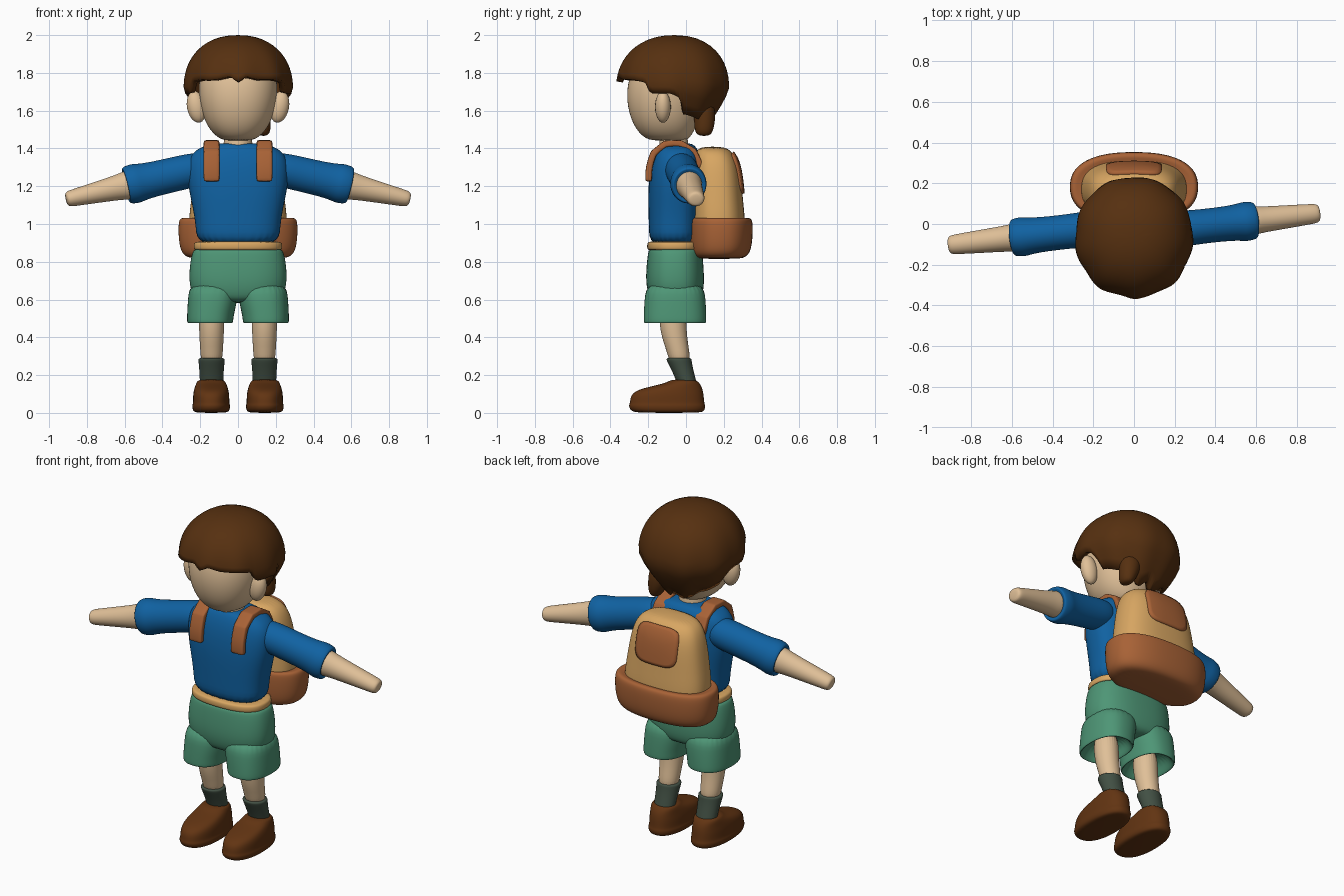
import bpy, bmesh, math

cube = bpy.data.objects.get("Cube")
if cube:
    bpy.data.objects.remove(cube, do_unlink=True)


def material(name, *rgb):
    lin = [((c / 255 + 0.055) / 1.055) ** 2.4 for c in rgb] + [1]
    m = bpy.data.materials.new(name)
    m.use_nodes = True
    m.diffuse_color = lin
    m.node_tree.nodes["Principled BSDF"].inputs["Base Color"].default_value = lin
    return m


SKIN = material("skin", 224, 192, 152)
HAIR = material("dark brown hair", 86, 48, 16)
BLUE = material("blue cloth", 16, 98, 162)
GREEN = material("green cloth", 78, 150, 118)
TAN = material("tan canvas", 216, 166, 98)
LEATHER = material("brown leather", 168, 98, 54)
SOCK = material("grey green wool", 66, 80, 68)
SHOE = material("dark shoe leather", 98, 52, 18)


def finish(name, bm, mat, subsurf=1):
    bmesh.ops.recalc_face_normals(bm, faces=bm.faces)
    mesh = bpy.data.meshes.new(name)
    bm.to_mesh(mesh)
    bm.free()
    mesh.materials.append(mat)
    mesh.shade_smooth()
    ob = bpy.data.objects.new(name, mesh)
    bpy.context.collection.objects.link(ob)
    if subsurf:
        ob.modifiers.new("smooth", "SUBSURF").levels = subsurf
        ob.modifiers["smooth"].render_levels = subsurf
    return ob


def power(v, e):
    return math.copysign(abs(v) ** (2 / e), v)


def loft(name, rings, mat, axis="z", e=2.0, n=28, subsurf=2, ends=(True, True)):
    """Skin rounded rings (position, centre a, centre b, radius a, radius b)."""
    bm = bmesh.new()
    rows = []
    for t, ca, cb, ra, rb in rings:
        row = []
        for i in range(n):
            w = math.tau * i / n
            a, b = ca + ra * power(math.cos(w), e), cb + rb * power(math.sin(w), e)
            row.append(bm.verts.new({"x": (t, a, b), "y": (a, t, b), "z": (a, b, t)}[axis]))
        rows.append(row)
    for low, high in zip(rows, rows[1:]):
        for i in range(n):
            j = (i + 1) % n
            bm.faces.new((low[i], low[j], high[j], high[i]))
    for row, closed in zip((rows[0], rows[-1]), ends):
        if closed:
            bm.faces.new(row)
    return finish(name, bm, mat, subsurf)


def span(rings, x=0):
    """Turn (z, half width, front y, back y) into loft rings."""
    return [(z, x, (f + b) / 2, w, (b - f) / 2) for z, w, f, b in rings]


# Head, neck and ears
loft("head", span([(1.44, .06, -.17, 0), (1.455, .11, -.225, .02), (1.52, .168, -.28, .06),
                   (1.62, .202, -.312, .09), (1.72, .212, -.315, .1), (1.82, .2, -.29, .09),
                   (1.9, .13, -.2, .03)]), SKIN, e=2.15)
loft("neck", span([(1.36, .085, -.15, .02), (1.42, .075, -.14, .01), (1.5, .075, -.14, .01)]), SKIN)
for s, side in ((1, "left"), (-1, "right")):
    bm = bmesh.new()
    bmesh.ops.create_uvsphere(bm, u_segments=20, v_segments=12, radius=1)
    ear = finish(side + "_ear", bm, SKIN, 0)
    ear.scale = (.05, .042, .085)
    ear.location = (s * .22, -.122, 1.62)
    ear.rotation_euler = (0, s * .2, 0)

# Hair: a dome whose hem height follows the angle from the front
HEM = [(0, 1.755), (8, 1.78), (25, 1.765), (42, 1.765), (58, 1.755), (66, 1.69), (86, 1.69),
       (95, 1.67), (101, 1.58), (130, 1.555), (150, 1.51), (165, 1.49), (180, 1.52)]


def hem_height(deg):
    for (a, za), (b, zb) in zip(HEM, HEM[1:]):
        if deg <= b:
            k = (deg - a) / (b - a)
            return za + (zb - za) * k * k * (3 - 2 * k)
    return HEM[-1][1]


def hair_width(z):
    if z > 1.72:
        return max(0, 1 - ((z - 1.72) / .28) ** 2.2) ** (1 / 2.2)
    return 1 - .5 * ((1.72 - z) / .24) ** 1.3


bm = bmesh.new()
SEG, ROWS = 96, 14
top = bm.verts.new((0, -.06, 2))
columns = []
for i in range(SEG):
    a = math.tau * i / SEG
    deg = math.degrees(min(a, math.tau - a))
    hem = hem_height(deg)
    col = []
    for r in range(1, ROWS + 1):
        t = r / ROWS
        z = 2 - (2 - hem) * t ** 1.7
        w = hair_width(z) * (1 + .018 * t * t * math.sin(9 * a + 1))
        depth = .305 if deg < 90 else .29
        col.append(bm.verts.new((.288 * w * power(math.sin(a), 2.1),
                                 -.06 - depth * w * power(math.cos(a), 2.1), z)))
    columns.append(col)
for i in range(SEG):
    a, b = columns[i], columns[(i + 1) % SEG]
    bm.faces.new((top, a[0], b[0]))
    for r in range(ROWS - 1):
        bm.faces.new((a[r], a[r + 1], b[r + 1], b[r]))
hair = finish("hair", bm, HAIR, 0)
shell = hair.modifiers.new("thickness", "SOLIDIFY")
shell.thickness, shell.offset = .035, -1
loft("hair_tail", [(1.66, .1, .09, .07, .06), (1.56, .115, .1, .06, .058),
                   (1.5, .13, .095, .045, .052), (1.465, .135, .095, .025, .035)], HAIR, n=16)

# Shirt and belt
loft("shirt", span([(.88, .222, -.195, .07), (.98, .222, -.197, .07), (1.1, .243, -.2, .08),
                    (1.2, .265, -.2, .085), (1.3, .272, -.19, .085), (1.37, .252, -.172, .075),
                    (1.415, .19, -.15, .05), (1.43, .09, -.13, .02)]), BLUE, e=2.5)
loft("belt", span([(.86, .225, -.195, .075), (.865, .236, -.207, .085), (.9, .236, -.207, .085),
                   (.91, .22, -.195, .07)]), TAN, e=2.5)

# Shorts: hips plus two open legs
loft("shorts_hips", span([(.58, .18, -.17, .06), (.62, .245, -.2, .09), (.7, .262, -.215, .098),
                          (.8, .255, -.208, .092), (.86, .24, -.2, .085),
                          (.872, .225, -.19, .075)]), GREEN, e=2.5)

for s, side in ((1, "left"), (-1, "right")):
    # Leg, sock and shoe
    loft(side + "_shorts_leg", [(.56, s * .142, -.06, .08, .1), (.49, s * .147, -.06, .105, .145),
                                (.474, s * .148, -.058, .115, .16), (.478, s * .148, -.058, .123, .167),
                                (.52, s * .146, -.058, .124, .166), (.6, s * .134, -.058, .132, .163),
                                (.7, s * .126, -.058, .13, .15)], GREEN, e=2.4)
    loft(side + "_leg", [(.25, s * .14, -.03, .055, .055), (.33, s * .14, -.042, .06, .06),
                         (.42, s * .14, -.068, .066, .07), (.6, s * .14, -.075, .07, .075)], SKIN)
    loft(side + "_sock", [(.1, s * .14, .02, .06, .05), (.16, s * .14, .005, .062, .052),
                          (.23, s * .14, -.02, .065, .058), (.275, s * .14, -.036, .07, .066),
                          (.288, s * .14, -.038, .07, .067), (.292, s * .14, -.038, .055, .055)], SOCK)
    loft(side + "_shoe", span([(0, .075, -.25, .07), (.008, .098, -.295, .1), (.04, .102, -.305, .104),
                               (.048, .096, -.298, .098), (.09, .097, -.295, .095),
                               (.12, .092, -.265, .09), (.142, .085, -.18, .082),
                               (.16, .078, -.1, .07), (.178, .068, -.08, .05)], s * .142), SHOE, e=2.3)

    # Arm, built straight and then lowered and turned at the shoulder
    sleeve = loft(side + "_sleeve", [(s * t, 0, 0, ry, rz) for t, ry, rz in (
        (-.06, .07, .07), (0, .09, .09), (.1, .085, .092), (.22, .085, .092), (.3, .09, .098),
        (.33, .098, .106), (.375, .094, .102), (.39, .085, .09), (.375, .07, .075))], BLUE, "x")
    forearm = loft(side + "_forearm", [(s * t, 0, 0, ry, rz) for t, ry, rz in (
        (.3, .07, .075), (.39, .07, .077), (.42, .064, .068), (.55, .057, .056),
        (.66, .05, .046), (.7, .047, .042), (.714, .035, .03))], SKIN, "x")
    for part in (sleeve, forearm):
        part.location = (s * .22, -.025, 1.29)
        part.rotation_euler = (0, s * math.radians(13), math.radians(6.5))

    # Shoulder strap
    bm = bmesh.new()
    path = [(-.198, 1.225), (-.198, 1.3), (-.172, 1.375), (-.11, 1.425), (-.03, 1.428),
            (.04, 1.385), (.08, 1.3)]
    pairs = [[bm.verts.new((s * .14 + dx, y, z)) for dx in (-.042, .042)] for y, z in path]
    for (a, b), (c, d) in zip(pairs, pairs[1:]):
        bm.faces.new((a, b, d, c))
    strap = finish(side + "_strap", bm, LEATHER, 0)
    solid = strap.modifiers.new("thickness", "SOLIDIFY")
    solid.thickness, solid.offset = .036, 0
    bevel = strap.modifiers.new("rounding", "BEVEL")
    bevel.width, bevel.segments = .01, 2
    strap.modifiers.new("smooth", "SUBSURF").levels = 1

# Backpack
pack = loft("backpack_body", span([(.9, .26, .03, .315), (1.03, .262, .03, .313), (1.12, .25, .03, .303),
                                   (1.22, .235, .03, .295), (1.32, .215, .035, .28),
                                   (1.385, .18, .05, .245), (1.41, .11, .08, .2)]), TAN, e=2.6)
loft("backpack_base", span([(.815, .22, .07, .28), (.825, .285, .03, .325), (.87, .31, .015, .348),
                            (.95, .318, .01, .355), (1.01, .316, .01, .354), (1.03, .308, .015, .345),
                            (1.033, .285, .03, .325), (1.02, .25, .05, .3)]), LEATHER, e=2.4)

# Pocket flap wrapped onto the back of the pack
flap = loft("backpack_flap", [(.5, 0, 1.268, .135 * k, .108 * k) for k in (1, .85, .7, .5, .3, .1)],
            LEATHER, "y", e=4.5, n=40, subsurf=0, ends=(False, True))
wrap = flap.modifiers.new("wrap", "SHRINKWRAP")
wrap.target, wrap.wrap_method = pack, "PROJECT"
wrap.use_project_y, wrap.use_negative_direction, wrap.use_positive_direction = True, True, False
solid = flap.modifiers.new("thickness", "SOLIDIFY")
solid.thickness, solid.offset = .024, 0
